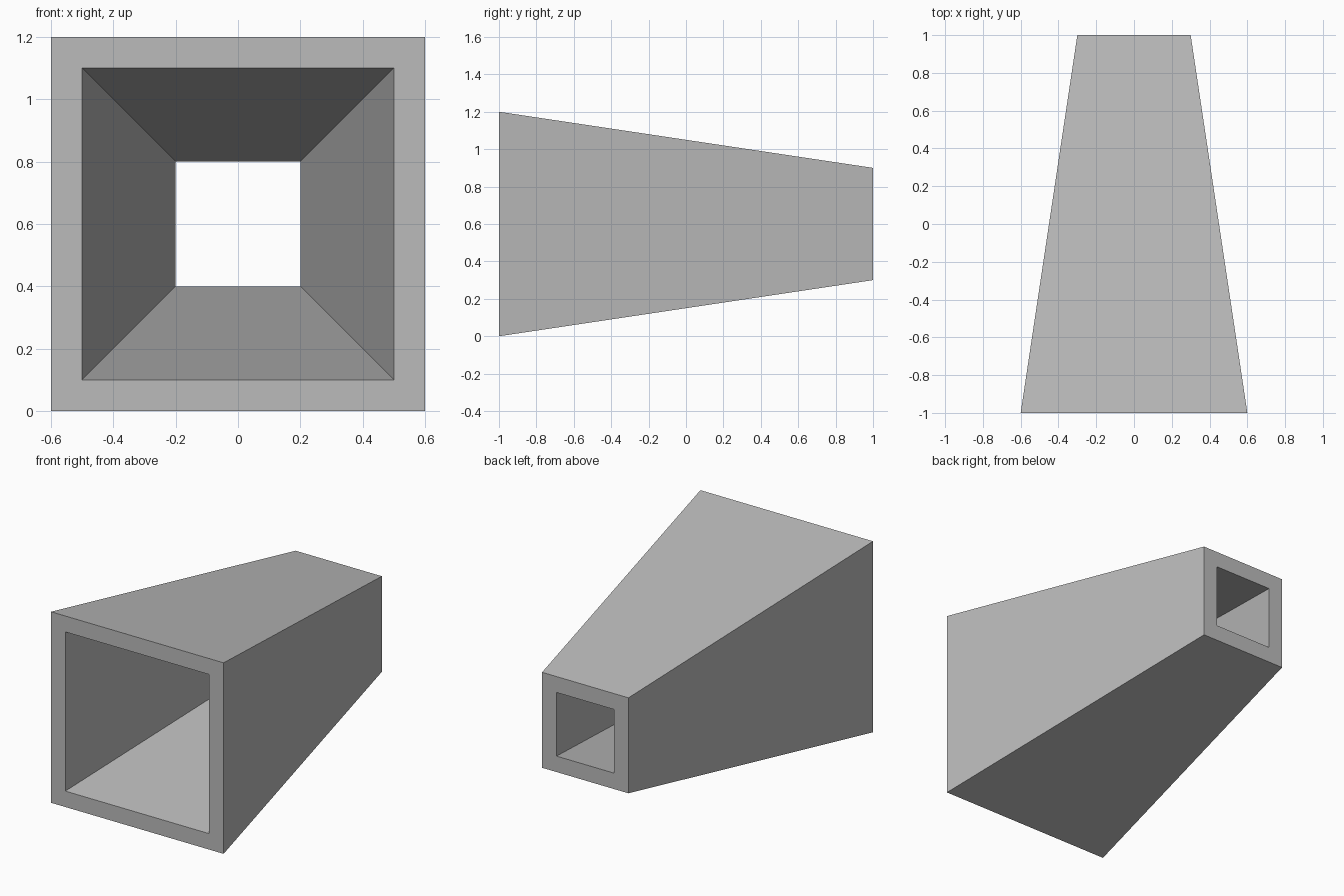
import bpy
import bmesh

cube = bpy.data.objects.get("Cube")
if cube:
    bpy.data.objects.remove(cube, do_unlink=True)

CENTRE_Z = 0.6

grey = bpy.data.materials.new("plain grey")
grey.use_nodes = True
colour = (0.5, 0.5, 0.5, 1)
grey.diffuse_color = colour
grey.node_tree.nodes["Principled BSDF"].inputs["Base Color"].default_value = colour


def square_ring(bm, half, y):
    """Square loop of vertices facing along y."""
    corners = [(-1, -1), (1, -1), (1, 1), (-1, 1)]
    return [bm.verts.new((half * x, y, CENTRE_Z + half * z)) for x, z in corners]


# Tapered square duct: outer front, outer back, inner back, inner front
bm = bmesh.new()
rings = [square_ring(bm, half, y)
         for half, y in [(0.6, -1), (0.3, 1), (0.2, 1), (0.5, -1)]]

# Bridge each ring to the next, closing the wall all the way round
for i, ring in enumerate(rings):
    following = rings[(i + 1) % len(rings)]
    for k in range(4):
        n = (k + 1) % 4
        bm.faces.new((ring[k], ring[n], following[n], following[k]))
bmesh.ops.recalc_face_normals(bm, faces=bm.faces)

mesh = bpy.data.meshes.new("tapered_duct")
bm.to_mesh(mesh)
bm.free()
mesh.materials.append(grey)
duct = bpy.data.objects.new("tapered_duct", mesh)
bpy.context.collection.objects.link(duct)
